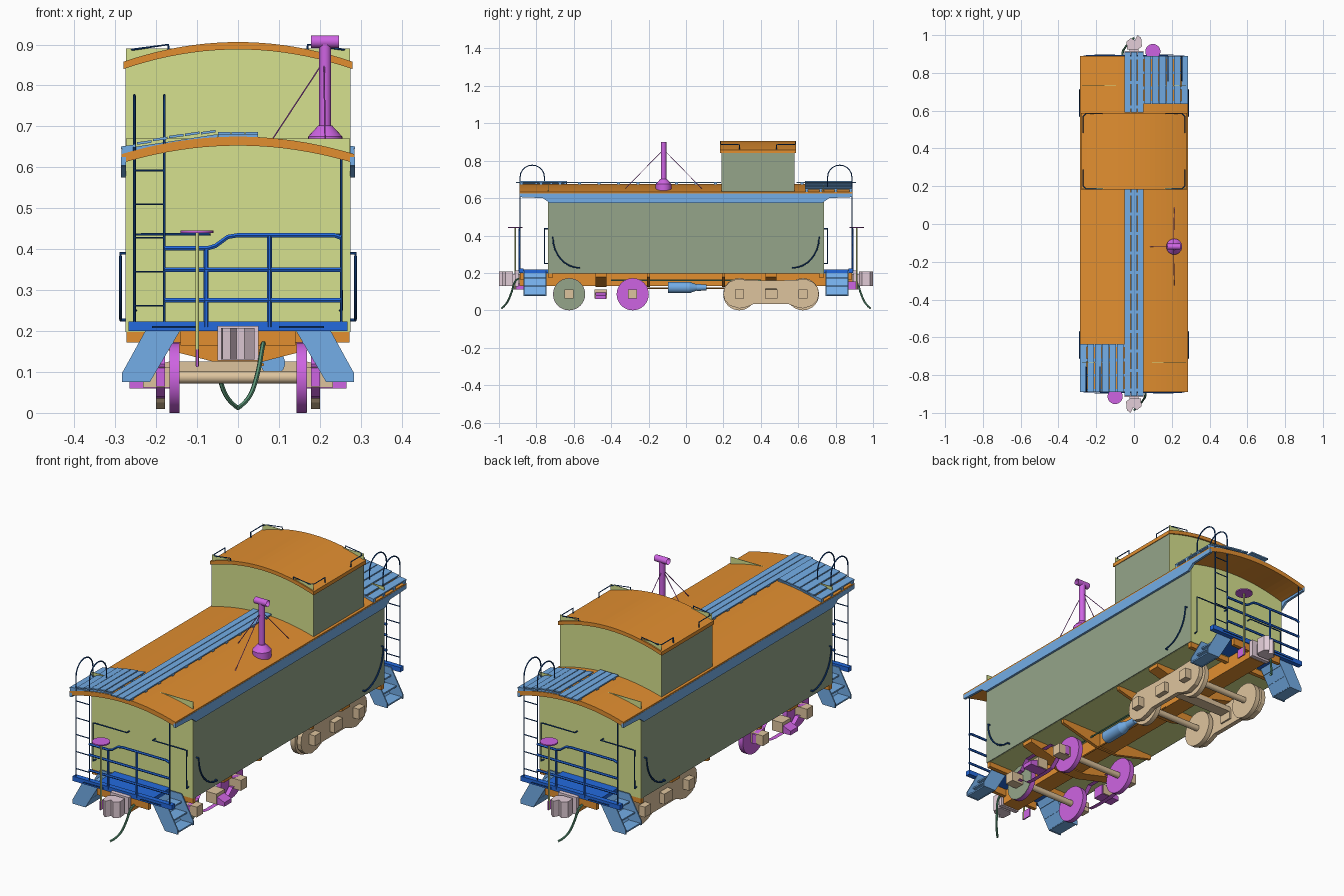
import bpy, bmesh, math
from mathutils import Matrix, Vector

if "Cube" in bpy.data.objects:
    bpy.data.objects.remove(bpy.data.objects["Cube"])

def material(name, rgb):
    m = bpy.data.materials.new(name)
    m.diffuse_color = [((c / 255 + 0.055) / 1.055) ** 2.4 for c in rgb] + [1]
    m.use_nodes = True
    m.node_tree.nodes["Principled BSDF"].inputs["Base Color"].default_value = m.diffuse_color
    return m

OLIVE = material("olive", (214, 225, 142))
SAGE = material("sage", (149, 165, 138))
ORANGE = material("orange", (226, 143, 48))
SKY = material("sky_blue", (116, 174, 232))
BLUE = material("strong_blue", (36, 106, 222))
NAVY = material("navy", (20, 72, 145))
PURPLE = material("purple", (206, 100, 226))
TAN = material("tan", (222, 196, 158))
PINK = material("pale_pink", (228, 206, 217))
GREEN = material("hose_green", (90, 148, 118))
smooth = []

def finish(name, bm, mat):
    bmesh.ops.recalc_face_normals(bm, faces=bm.faces)
    me = bpy.data.meshes.new(name)
    bm.to_mesh(me)
    bm.free()
    me.materials.append(mat)
    ob = bpy.data.objects.new(name, me)
    bpy.context.collection.objects.link(ob)
    return ob

def box(name, x, y, z, mat):
    bm = bmesh.new()
    bmesh.ops.create_cube(bm, size=1)
    for v in bm.verts:
        v.co = [r[0] + (r[1] - r[0]) * (c + 0.5) for r, c in zip((x, y, z), v.co)]
    return finish(name, bm, mat)

def prism(name, pts, axis, a, b, mat, caps=True):
    """Extrude a 2D outline along an axis; the outline uses the other two axes in order."""
    bm = bmesh.new()
    def co(p, d):
        p = list(p)
        p.insert(axis, d)
        return bm.verts.new(p)
    lo, hi = [co(p, a) for p in pts], [co(p, b) for p in pts]
    if caps:
        bm.faces.new(lo)
        bm.faces.new(hi)
    for i in range(len(pts)):
        j = (i + 1) % len(pts)
        bm.faces.new((lo[i], lo[j], hi[j], hi[i]))
    return finish(name, bm, mat)

def cone(name, p, q, r1, r2, mat, n=24, caps=True):
    p, q = Vector(p), Vector(q)
    bm = bmesh.new()
    rot = (q - p).to_track_quat('Z', 'Y').to_matrix().to_4x4()
    bmesh.ops.create_cone(bm, cap_ends=caps, segments=n, radius1=r1, radius2=r2, depth=(q - p).length,
                          matrix=Matrix.Translation((p + q) / 2) @ rot)
    ob = finish(name, bm, mat)
    smooth.append(ob)
    return ob

def tube(name, pts, r, mat, curved=False):
    cu = bpy.data.curves.new(name, 'CURVE')
    cu.dimensions, cu.bevel_depth, cu.bevel_resolution, cu.use_fill_caps = '3D', r, 1, True
    sp = cu.splines.new('NURBS' if curved else 'POLY')
    sp.points.add(len(pts) - 1)
    for pt, c in zip(sp.points, pts):
        pt.co = (*c, 1)
    if curved:
        sp.order_u, sp.use_endpoint_u, sp.resolution_u = 3, True, 6
    cu.materials.append(mat)
    tmp = bpy.data.objects.new(name, cu)
    bpy.context.collection.objects.link(tmp)
    me = bpy.data.meshes.new_from_object(tmp.evaluated_get(bpy.context.evaluated_depsgraph_get()))
    bpy.data.objects.remove(tmp)
    ob = bpy.data.objects.new(name, me)
    bpy.context.collection.objects.link(ob)
    smooth.append(ob)
    return ob

def arch(hw, top, drop, thick, n=20):
    xs = [-hw + 2 * hw * i / n for i in range(n + 1)]
    up = [(x, top - drop * (x / hw) ** 2) for x in xs]
    return up + [(x, z - thick) for x, z in reversed(up)]

# Body and cupola: sage sides, olive ends and floor
box("floor", (-.27, .27), (-.73, .73), (.197, .207), OLIVE)
for s in (-1, 1):
    box("body_side", sorted((s * .265, s * .275)), (-.735, .735), (.198, .63), SAGE)
    box("body_end", (-.274, .274), sorted((s * .734, s * .737)), (.198, .67), OLIVE)
    box("cupola_side", sorted((s * .265, s * .275)), (.19, .58), (.6, .85), SAGE)
    box("cupola_end", (-.274, .274), sorted((.385 + s * .194, .385 + s * .196)), (.6, .89), OLIVE)
    prism("eave", [(-.73, .575), (.73, .575), (.765, .6), (.89, .605), (.89, .625), (-.89, .625), (-.89, .605),
                   (-.765, .6)], 0, s * .274, s * .286, SKY)
prism("main_roof", arch(.285, .675, .043, .022), 1, -.89, .89, ORANGE)
prism("cupola_roof", arch(.28, .906, .048, .018), 1, .183, .588, ORANGE)

# Roof walkway
for a, b in ((-.91, .188), (.59, .91)):
    for x in (-.034, 0, .034):
        box("walkway_slat", (x - .0153, x + .0153), (a, b), (.68, .686), SKY)
    n = round((b - a) / .1)
    for i in range(n):
        y = a + .03 + i * (b - a - .06) / (n - 1)
        box("walkway_support", (-.049, .049), (y - .008, y + .008), (.669, .681), SKY)

# Cupola corner grab irons
for sx in (-1, 1):
    for sy in (-1, 1):
        y = .385 + sy * .199
        tube("cupola_grab", [(sx * .17, y, .885), (sx * .17, y, .9), (sx * .255, y, .888), (sx * .27, y - sy * .015, .886),
                             (sx * .27, y - sy * .1, .886), (sx * .27, y - sy * .1, .855)], .0026, NAVY)

# Chimney with guy wires and an open-ended cap
cone("chimney_base", (.213, -.12, .64), (.213, -.12, .675), .042, .042, PURPLE)
cone("chimney_skirt", (.213, -.12, .675), (.213, -.12, .702), .042, .017, PURPLE)
cone("chimney_pipe", (.213, -.12, .69), (.213, -.12, .9), .0145, .0145, PURPLE)
cone("chimney_cap", (.178, -.12, .907), (.247, -.12, .907), .0155, .0155, PURPLE, caps=False)
for x, y, z in ((.085, -.12, .67), (.213, -.325, .65), (.213, .085, .65)):
    tube("guy_wire", [(.21, -.12, .86), (x, y, z)], .0018, PURPLE)

# Underframe
box("center_sill", (-.045, .045), (-.89, .89), (.13, .197), ORANGE)
for y, w in ((-.455, .03), (-.2, .008), (.2, .008), (.455, .03)):
    prism("crossbearer", [(-.265, .198), (-.265, .178), (-.06, .125), (.06, .125), (.265, .178), (.265, .198)],
          1, y - w, y + w, ORANGE)
cone("air_tank", (.085, -.095, .122), (.085, .02, .122), .03, .03, SKY)
cone("air_tank_neck", (.085, .02, .122), (.085, .06, .122), .03, .016, SKY)
cone("air_tank_nose", (.085, .06, .122), (.085, .11, .122), .019, .015, SKY)
tube("brake_pipe", [(.1, -.4, .16), (.1, .4, .16)], .004, GREEN)
tube("brake_rod", [(.06, -.3, .118), (.06, .3, .118)], .004, ORANGE)

# Trucks: front with open ribbon side frames, rear with solid ones
half = [(.05, .035), (.09, .035), (.13, .018), (.17, .01), (.22, .025), (.248, .055),
        (.255, .085), (.25, .12), (.225, .15), (.19, .165), (.05, .16)]
ribbon = [(.05, .035), (.09, .04), (.13, .075), (.2, .065), (.2, .11), (.13, .12), (.09, .165), (.05, .165)]
for cy in (-.455, .455):
    rear = cy > 0
    if rear:
        prism("truck_bolster", [(-.18, .1), (.18, .1), (.22, .11), (.17, .125), (-.17, .125), (-.22, .11)],
              1, cy - .03, cy + .03, TAN)
    for wy in (cy - .17, cy + .17):
        cone("axle", (-.17, wy, .087), (.17, wy, .087), .015, .015, TAN, 16)
        for s in (-1, 1):
            mat = TAN if rear else PURPLE
            cone("wheel", (s * .143, wy, .086), (s * .167, wy, .086), .086, .086, mat, 32)
            box("axle_box", sorted((s * .165, s * .232)), (wy - .024, wy + .024), (.062, .112), TAN)
            if s > 0 and wy < -.5:
                cone("wheel_face", (.166, wy, .086), (.169, wy, .086), .085, .085, SAGE, 32)
    for s in (-1, 1):
        box("spring_box", sorted((s * .17, s * .225)), (cy - .033, cy + .033), (.062, .112), TAN)
        shape = half if rear else ribbon
        outline = [(cy + a, z) for a, z in shape] + [(cy - a, z) for a, z in reversed(shape)]
        prism("side_frame", outline, 0, s * .178, s * .2, TAN if rear else PURPLE, caps=rear)
        if not rear:
            prism("spring_plank", [(s * .165, .06), (s * .265, .06), (s * .265, .08), (s * .19, .11), (s * .165, .11)],
                  1, cy - .028, cy + .028, PURPLE)

# Everything below belongs to the front end and is repeated, turned round, at the rear
before = set(bpy.data.objects)
for i in range(6):
    x = -.268 + i * .039
    z = .689 - .043 * (x / .285) ** 2
    prism("platform_slat", [(x - .0175, z - .006), (x + .0175, z - .001), (x + .0175, z + .005), (x - .0175, z)],
          1, -.89, -.635, SKY)
for y in (-.88, -.8, -.72, -.645):
    prism("platform_support", [(-.285, .632), (-.05, .672), (-.05, .681), (-.285, .645)], 1, y - .007, y + .007, SKY)

# Ladder with rounded hoops over the roof
for x in (-.253, -.18):
    hoop = [(x, -.822 - .065 * math.cos(a * math.pi / 10), .712 + .064 * math.sin(a * math.pi / 10)) for a in range(11)]
    tube("ladder_rail", [(x, -.887, .21)] + hoop + [(x, -.757, .66)], .0032, NAVY)
for z in (.262, .345, .428, .51, .592):
    tube("ladder_rung", [(-.253, -.887, z), (-.18, -.887, z)], .0024, NAVY)
tube("corner_post", [(.252, -.887, .21), (.252, -.887, .63)], .0032, NAVY)

# End railing
def rail(name, pts):
    return tube(name, [(x, -.89, z) for x, z in pts], .006, BLUE)
rail("top_rail", [(-.18, .402), (-.075, .402), (-.055, .408), (-.025, .43), (0, .434), (.235, .434), (.252, .428)])
for z in (.35, .275):
    rail("cross_rail", [(-.18, z), (.252, z)])
rail("rail_post", [(-.078, .21), (-.078, .402)])
rail("rail_post", [(.077, .21), (.077, .434)])
box("platform_floor", (-.15, .15), (-.89, -.735), (.2, .218), BLUE)
box("end_beam", (-.268, .268), (-.893, -.868), (.2, .223), BLUE)
box("end_sill", (-.272, .272), (-.735, -.715), (.172, .2), ORANGE)
box("end_sill_outer", (-.14, .14), (-.888, -.87), (.165, .2), ORANGE)

for s in (-1, 1):
    # Grab irons on end beam, end wall and side wall
    tube("beam_grab", [(s * .1, -.896, .21), (s * .21, -.896, .21)], .0024, NAVY)
    tube("end_grab", [(s * .25, -.737, .25), (s * .253, -.757, .25), (s * .253, -.757, .435), (s * .235, -.757, .436),
                      (s * .07, -.757, .436), (s * .07, -.737, .436)], .0032, NAVY)
    arc = [(s * .287, -.57 - .142 * math.sin(a * math.pi / 16), .39 - .163 * math.cos(a * math.pi / 16)) for a in range(9)]
    tube("side_grab", [(s * .27, -.57, .227)] + arc + [(s * .27, -.712, .39)], .004, NAVY)
    # Boarding steps
    side = [(.22, .212), (.283, .098), (.283, .076), (.215, .076), (.135, .212)]
    for y in (-.87, -.751):
        prism("step_side", [(s * x, z) for x, z in side], 1, y, y + .006, SKY)
    for x, z in ((.213, .078), (.185, .125), (.157, .17)):
        box("step_tread", sorted((s * x, s * (x + .065))), (-.868, -.748), (z, z + .007), SKY)
    prism("step_back", [(s * .215, .076), (s * .222, .076), (s * .142, .212), (s * .135, .212)], 1, -.868, -.748, SKY)

# Coupler and air hose
box("coupler_shank", (-.024, .024), (-.95, -.86), (.14, .195), PINK)
box("coupler_striker", (-.05, .05), (-.915, -.895), (.128, .212), PINK)
prism("coupler_head", [(-.042, -.94), (-.038, -.985), (-.018, -1), (-.004, -.972), (.016, -.985), (.04, -.965), (.036, -.925),
                       (-.02, -.925)], 2, .13, .208, PINK)
tube("air_hose", [(.062, -.89, .17), (.06, -.915, .165), (.05, -.93, .1), (.028, -.96, .03), (0, -.985, .012)],
     .0058, GREEN, True)

# Hand brake
cone("brake_staff", (-.1, -.913, .115), (-.1, -.913, .445), .0045, .0045, OLIVE, 10)
cone("brake_wheel", (-.1, -.913, .44), (-.1, -.913, .446), .04, .04, PURPLE, 24)
box("brake_bracket", (-.103, -.097), (-.92, -.87), (.112, .155), PURPLE)

for ob in set(bpy.data.objects) - before:
    twin = ob.copy()
    twin.rotation_euler.z = math.pi
    bpy.context.collection.objects.link(twin)

# Smooth shading on round parts
bpy.ops.object.select_all(action='DESELECT')
for ob in smooth:
    ob.select_set(True)
bpy.context.view_layer.objects.active = smooth[0]
bpy.ops.object.shade_smooth_by_angle(angle=math.radians(40))
